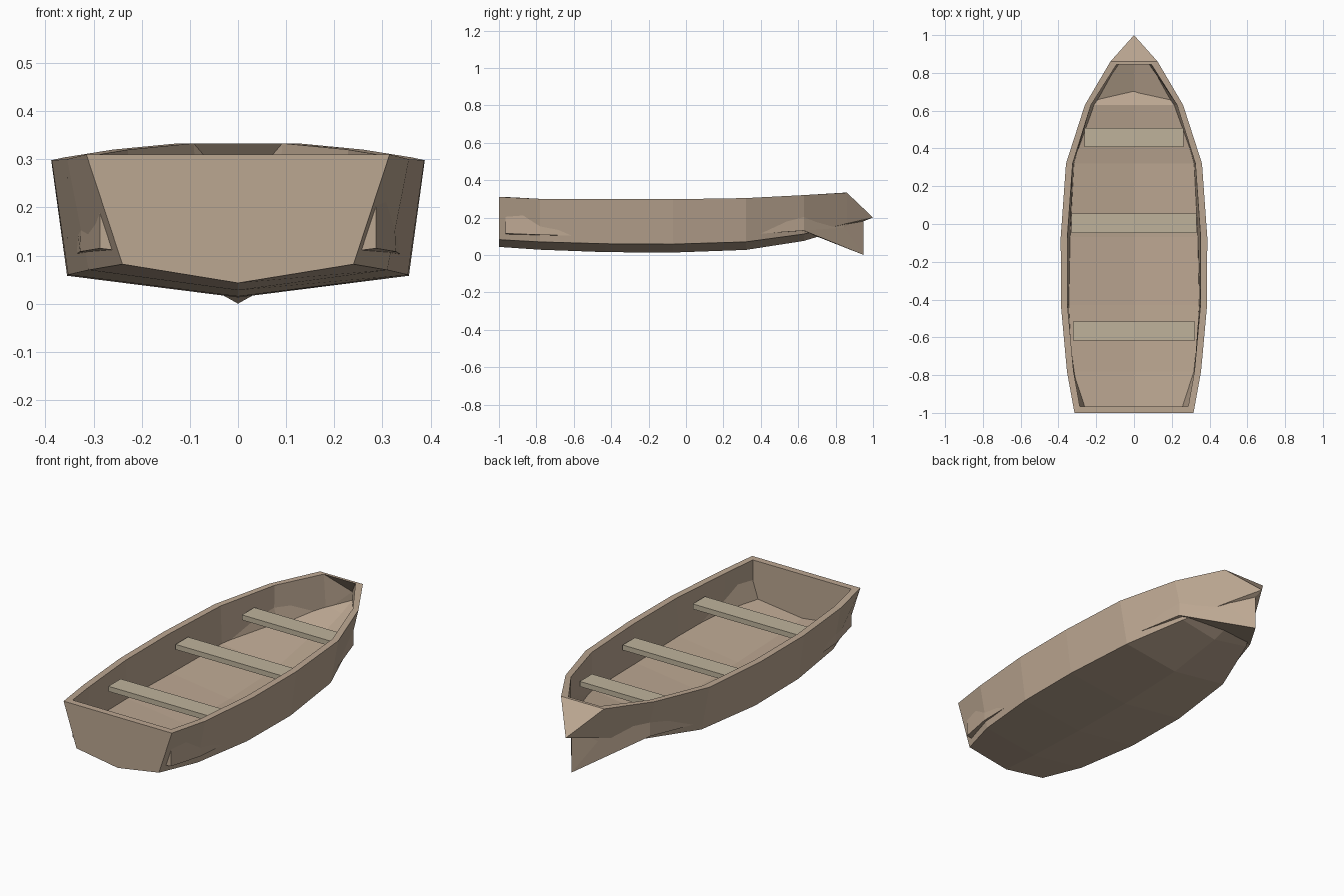
import bpy, bmesh

if "Cube" in bpy.data.objects:
    bpy.data.objects.remove(bpy.data.objects["Cube"])

def material(name, rgb):
    m = bpy.data.materials.new(name)
    m.diffuse_color = (*rgb, 1)
    m.use_nodes = True
    m.node_tree.nodes["Principled BSDF"].inputs["Base Color"].default_value = m.diffuse_color
    return m

hull_wood = material("hull_wood", (0.50, 0.385, 0.285))
seat_wood = material("seat_wood", (0.52, 0.45, 0.33))

# Cross-sections: y, sheer x, sheer z, chine x, chine z, keel z
OUTER = [
    (-1.00, 0.315, 0.310, 0.240, 0.082, 0.043),
    (-0.78, 0.355, 0.300, 0.310, 0.070, 0.028),
    (-0.43, 0.387, 0.298, 0.353, 0.060, 0.015),
    (-0.07, 0.388, 0.298, 0.355, 0.058, 0.013),
    (0.32, 0.360, 0.304, 0.315, 0.070, 0.027),
    (0.63, 0.260, 0.320, 0.208, 0.112, 0.075),
    (0.86, 0.125, 0.333, 0.080, 0.168, 0.145),
]
INNER = [
    (-0.965, 0.287, 0.310, 0.287, 0.115, 0.080),
    (-0.78, 0.320, 0.300, 0.328, 0.108, 0.066),
    (-0.43, 0.352, 0.298, 0.345, 0.098, 0.053),
    (-0.07, 0.353, 0.298, 0.338, 0.096, 0.051),
    (0.32, 0.325, 0.304, 0.318, 0.108, 0.066),
    (0.63, 0.228, 0.320, 0.232, 0.130, 0.126),
    (0.845, 0.092, 0.333, 0.080, 0.146, 0.0),
]

bm = bmesh.new()

def skin(stations, tip, flip, keel_end_y=None):
    """Loft one hull surface with a transom and a pointed, capped bow."""
    def face(*vs):
        bm.faces.new(vs[::-1] if flip else vs)
    rows = []
    for i, (y, sx, sz, cx, cz, kz) in enumerate(stations):
        last = i == len(stations) - 1
        ky = keel_end_y if last and keel_end_y is not None else y
        pts = [(-sx, y, sz), (-cx, y, cz), (0, ky, kz), (cx, y, cz), (sx, y, sz)]
        rows.append([bm.verts.new(p) for p in pts])
    for a, b in zip(rows, rows[1:]):
        for j in range(4):
            q = (a[j], b[j], b[j + 1], a[j + 1])
            if keel_end_y is not None and b is rows[-1] and j in (1, 2):
                # split the bow floor from chine to forefoot
                if j == 1:
                    face(q[0], q[1], q[2])
                    face(q[0], q[2], q[3])
                else:
                    face(q[0], q[1], q[3])
                    face(q[1], q[2], q[3])
            else:
                face(*q)
    face(*rows[0])
    end, t = rows[-1], bm.verts.new(tip)
    for j in range(4):
        face(end[j], t, end[j + 1])
    face(end[4], t, end[0])
    return rows

outer = skin(OUTER, (0, 1, 0.2), False)
inner = skin(INNER, (0, 0.95, 0.225), True, keel_end_y=0.95)

# Gunwale rim joining both surfaces all the way round
loop_o = [r[4] for r in outer] + [r[0] for r in reversed(outer)]
loop_i = [r[4] for r in inner] + [r[0] for r in reversed(inner)]
n = len(loop_o)
for k in range(n):
    m = (k + 1) % n
    bm.faces.new((loop_o[k], loop_o[m], loop_i[m], loop_i[k]))

mesh = bpy.data.meshes.new("hull")
bm.to_mesh(mesh)
bm.free()
mesh.materials.append(hull_wood)
bpy.context.collection.objects.link(bpy.data.objects.new("hull", mesh))

# Bench seats: name, centre y, half width
for name, y, hw in (("stern_seat", -0.567, 0.322),
                    ("middle_seat", 0.004, 0.33),
                    ("bow_seat", 0.458, 0.262)):
    bpy.ops.mesh.primitive_cube_add(size=1, location=(0, y, 0.227))
    seat = bpy.context.object
    seat.name = name
    seat.scale = (2 * hw, 0.102, 0.027)
    seat.data.materials.append(seat_wood)
